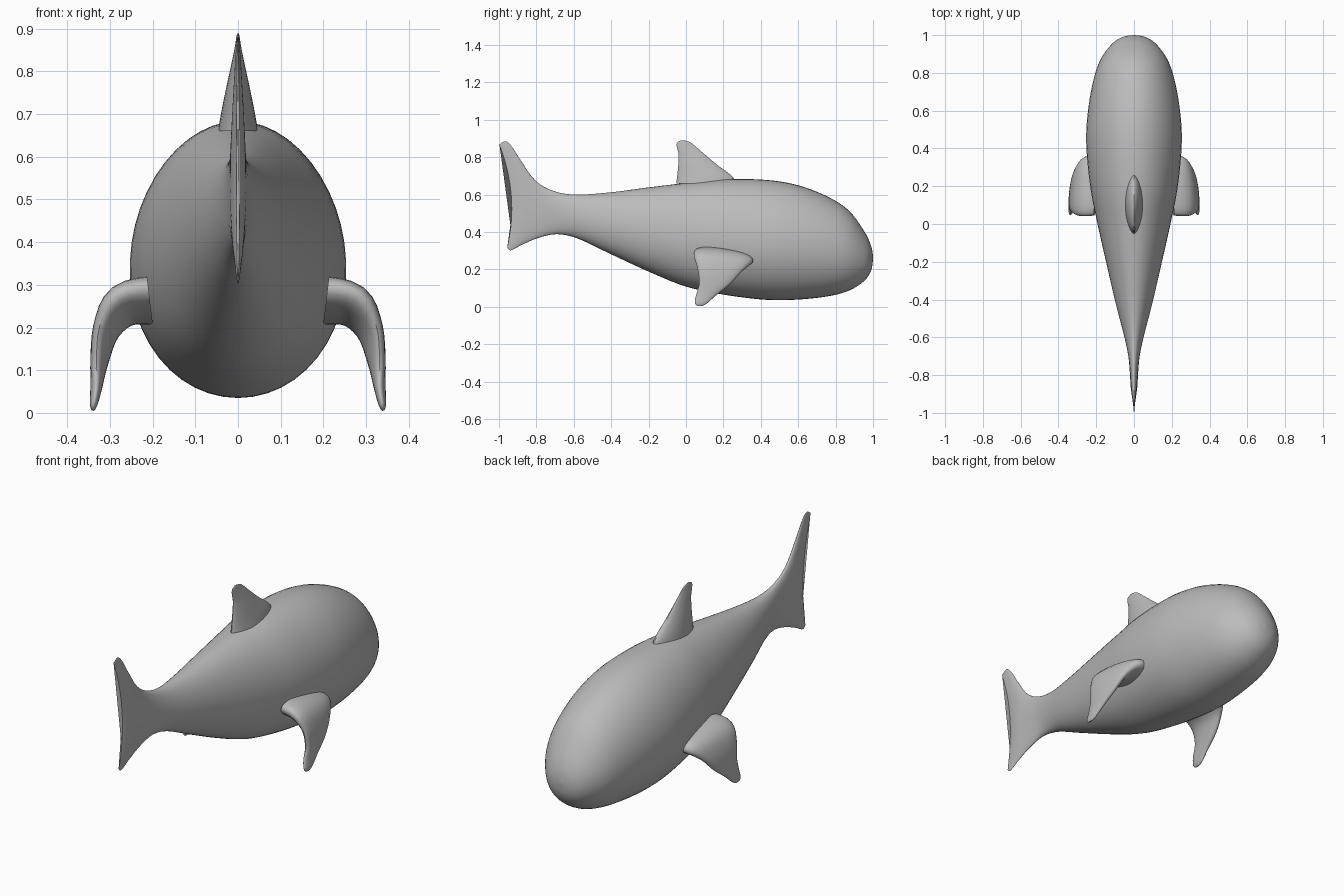
import bpy, bmesh, math
from mathutils import Vector

if "Cube" in bpy.data.objects:
    bpy.data.objects.remove(bpy.data.objects["Cube"])

grey = bpy.data.materials.new("whale grey")
grey.diffuse_color = (0.5, 0.5, 0.5, 1)
grey.use_nodes = True
grey.node_tree.nodes["Principled BSDF"].inputs["Base Color"].default_value = grey.diffuse_color


def smooth_stations(rows, n):
    """Catmull-Rom resampling of station rows."""
    out = []
    for i in range(len(rows) - 1):
        a, b, c, d = (rows[min(max(k, 0), len(rows) - 1)] for k in (i - 1, i, i + 1, i + 2))
        for j in range(n):
            t = j / n
            out.append([0.5 * (2 * q + (r - p) * t + (2 * p - 5 * q + 4 * r - s) * t * t
                               + (3 * q - p - 3 * r + s) * t ** 3)
                        for p, q, r, s in zip(a, b, c, d)])
    out.append(list(rows[-1]))
    return out


def loft(name, rings, angle=40):
    """Skin closed rings of points and cap both ends."""
    bm = bmesh.new()
    vr = [[bm.verts.new(p) for p in ring] for ring in rings]
    n = len(vr[0])
    for a, b in zip(vr, vr[1:]):
        for k in range(n):
            bm.faces.new((a[k], a[(k + 1) % n], b[(k + 1) % n], b[k]))
    bm.faces.new(vr[0])
    bm.faces.new(vr[-1])
    bmesh.ops.recalc_face_normals(bm, faces=bm.faces)
    me = bpy.data.meshes.new(name)
    bm.to_mesh(me)
    bm.free()
    me.materials.append(grey)
    ob = bpy.data.objects.new(name, me)
    bpy.context.collection.objects.link(ob)
    bpy.context.view_layer.objects.active = ob
    ob.select_set(True)
    bpy.ops.object.shade_smooth_by_angle(angle=math.radians(angle))
    ob.select_set(False)
    return ob


def power(v, e):
    return math.copysign(abs(v) ** e, v)


# Body with tail: top y, top z, bottom y, bottom z, half width, bow of the section
body = [
    (1.0, .268, 1.0, .252, .006, 0), (.99, .325, .99, .195, .06, 0),
    (.955, .40, .955, .14, .115, 0), (.875, .51, .875, .088, .175, 0),
    (.765, .585, .765, .057, .214, 0), (.605, .648, .605, .039, .243, 0),
    (.43, .678, .43, .037, .253, 0), (.20, .682, .20, .065, .232, 0),
    (0, .662, 0, .108, .193, 0), (-.20, .638, -.20, .188, .148, 0),
    (-.42, .61, -.42, .29, .097, 0), (-.60, .60, -.58, .365, .053, 0),
    (-.72, .623, -.69, .388, .03, .005), (-.81, .68, -.79, .368, .022, .012),
    (-.885, .785, -.88, .33, .018, .025), (-.93, .855, -.918, .309, .014, .033),
    (-.965, .885, -.94, .302, .01, .04), (-.998, .868, -.956, .315, .004, .043)]
rings = []
for ty, tz, by, bz, w, bow in smooth_stations(body, 5):
    ring = []
    for k in range(48):
        a = 2 * math.pi * k / 48
        t = (1 + math.cos(a)) / 2
        x = w * math.sin(a) * (1 - .05 * math.cos(a))
        ring.append((x, by + (ty - by) * t + bow * math.sin(a) ** 2, bz + (tz - bz) * t))
    rings.append(ring)
loft("body", rings)

# Dorsal fin: z, rear y, front y, half width
dorsal = [(.66, -.052, .268, .047), (.70, -.047, .245, .040), (.76, -.041, .165, .028),
          (.815, -.04, .10, .016), (.86, -.05, .048, .007), (.88, -.046, .022, .004),
          (.889, -.028, -.006, .002)]
rings = []
for z, r, f, w in smooth_stations(dorsal, 4):
    rings.append([(w * power(math.sin(a), 1.3), (r + f) / 2 + (f - r) / 2 * math.cos(a), z)
                  for a in (2 * math.pi * k / 32 for k in range(32))])
loft("dorsal_fin", rings)

# Side flippers: path x, path z, rear y, front y, half thickness, rear lift
flipper = [(.205, .252, .045, .355, .052, .04), (.262, .24, .042, .355, .046, .04),
           (.302, .19, .062, .30, .03, .025), (.322, .12, .07, .235, .021, .01),
           (.332, .06, .053, .16, .014, 0), (.338, .02, .047, .115, .009, 0),
           (.34, .005, .06, .09, .003, 0)]
st = smooth_stations(flipper, 4)
for side, name in ((1, "right_flipper"), (-1, "left_flipper")):
    rings = []
    for i, (x, z, r, f, h, lift) in enumerate(st):
        p, q = st[max(i - 1, 0)], st[min(i + 1, len(st) - 1)]
        d = Vector((q[0] - p[0], q[1] - p[1])).normalized()
        ring = []
        for k in range(28):
            a = 2 * math.pi * k / 28
            o = h * power(math.sin(a), .9) + lift * ((1 - math.cos(a)) / 2) ** 2
            ring.append((side * (x - d.y * o), (r + f) / 2 + (f - r) / 2 * math.cos(a),
                         max(0, z + d.x * o)))
        rings.append(ring)
    loft(name, rings)
